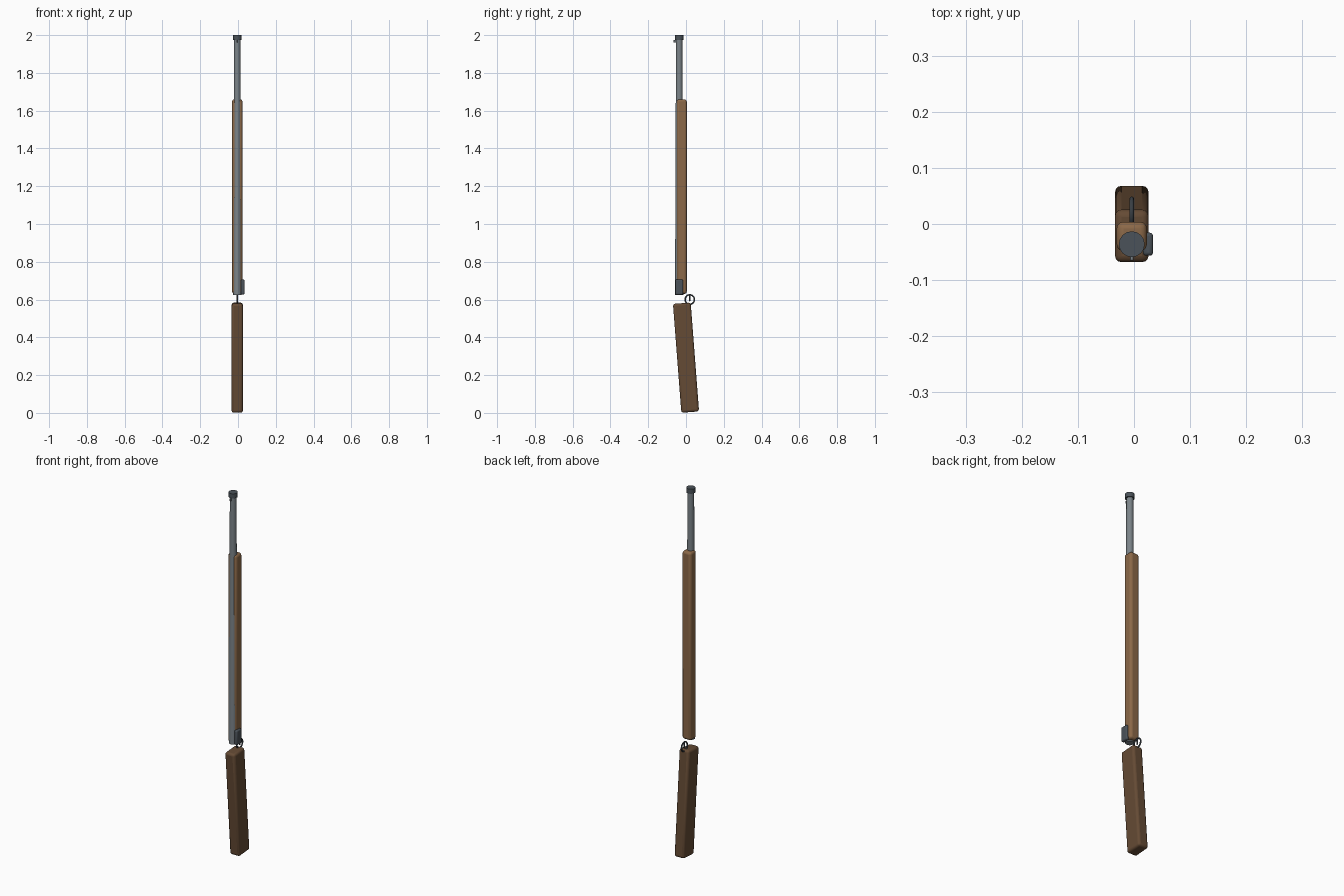
import bpy
from math import radians

if "Cube" in bpy.data.objects:
    bpy.data.objects.remove(bpy.data.objects["Cube"])

CX, BY = -0.004, -0.036   # body centre line, barrel axis


def material(name, rgb):
    m = bpy.data.materials.new(name)
    m.diffuse_color = (*rgb, 1)
    m.use_nodes = True
    m.node_tree.nodes["Principled BSDF"].inputs["Base Color"].default_value = m.diffuse_color
    return m


WALNUT = material("dark_wood", (0.13, 0.07, 0.035))
WOOD = material("light_wood", (0.26, 0.14, 0.065))
STEEL = material("steel", (0.20, 0.23, 0.25))
IRON = material("dark_iron", (0.07, 0.085, 0.10))


def finish(name, mat):
    o = bpy.context.object
    o.name = name
    o.data.materials.append(mat)
    bpy.ops.object.shade_smooth_by_angle(angle=radians(35))
    return o


def block(name, loc, size, mat, bevel, tilt=0):
    bpy.ops.mesh.primitive_cube_add(size=1, location=loc, rotation=(tilt, 0, 0))
    bpy.context.object.scale = size
    bpy.ops.object.transform_apply(location=False, rotation=False, scale=True)
    mod = bpy.context.object.modifiers.new("bevel", 'BEVEL')
    mod.width, mod.segments = bevel, 3
    return finish(name, mat)


def tube(name, z0, z1, r0, r1, mat, sides=16):
    bpy.ops.mesh.primitive_cone_add(vertices=sides, radius1=r0, radius2=r1, depth=z1 - z0,
                                    location=(CX, BY, (z0 + z1) / 2))
    return finish(name, mat)


# wooden parts
block("butt_stock", (CX, 0.0, 0.2925), (0.06, 0.094, 0.578), WALNUT, 0.012, radians(4.4))
block("fore_stock", (CX, -0.022, 1.145), (0.054, 0.052, 1.03), WOOD, 0.012)

# tapered barrel, muzzle band and front sight
tube("barrel", 0.625, 1.985, 0.022, 0.017, STEEL)
tube("muzzle_band", 1.975, 2.0, 0.023, 0.023, IRON)
block("front_sight", (CX, -0.059, 1.967), (0.006, 0.012, 0.014), STEEL, 0.001)

# lock plate on the right side
block("lock_plate", (0.025, -0.036, 0.666), (0.018, 0.041, 0.08), IRON, 0.006)

# trigger guard ring and trigger
bpy.ops.mesh.primitive_torus_add(location=(CX, 0.02, 0.6), rotation=(0, radians(90), 0),
                                 major_radius=0.025, minor_radius=0.004,
                                 major_segments=24, minor_segments=8)
finish("trigger_guard", IRON)
block("trigger", (CX, 0.02, 0.606), (0.005, 0.006, 0.03), IRON, 0.001)
